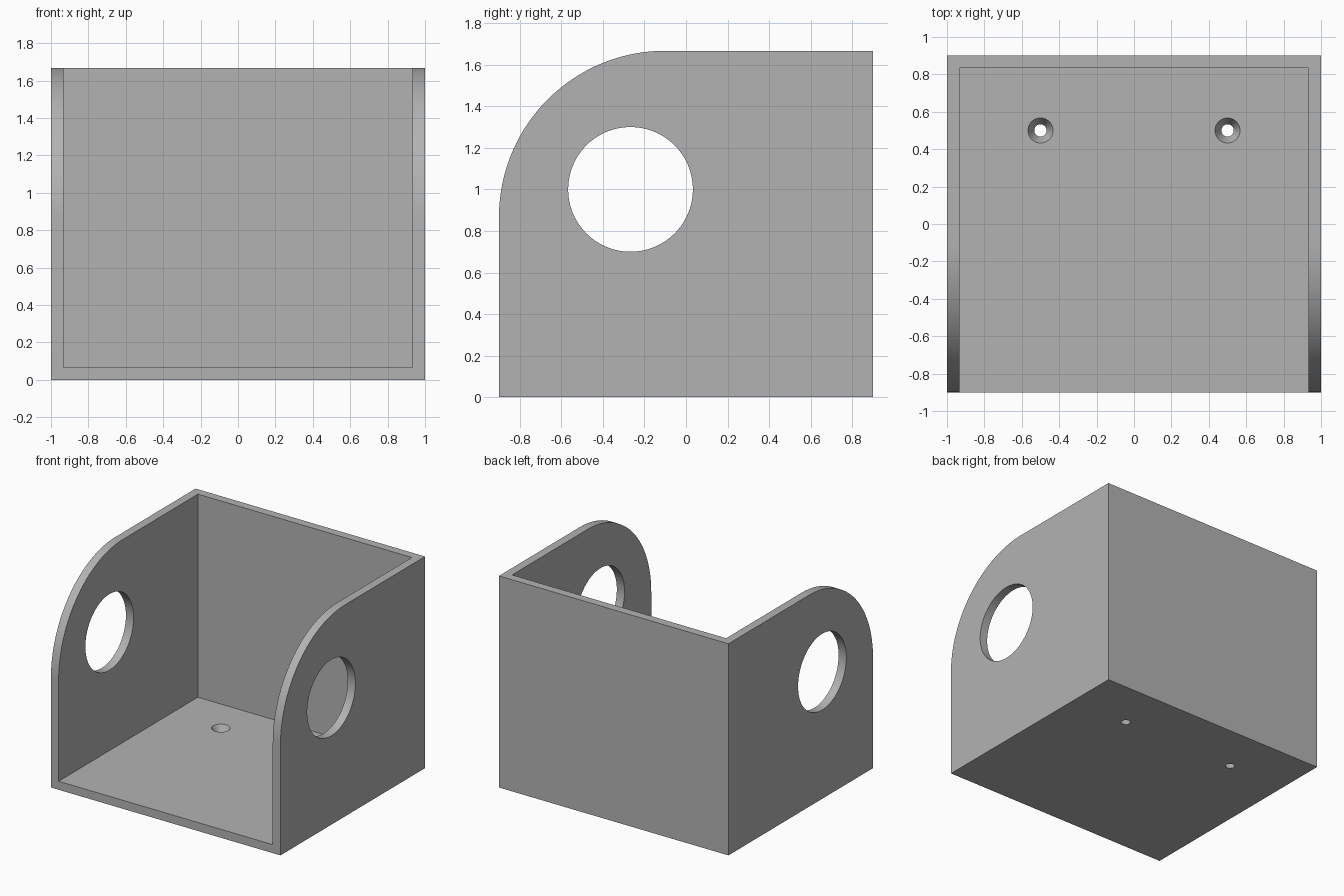
import bpy, bmesh, math

WALL, HALF_X, HALF_Y, HEIGHT, ARC = 0.067, 1.0, 0.9, 1.667, 0.8

cube = bpy.data.objects.get("Cube")
if cube:
    bpy.data.objects.remove(cube, do_unlink=True)

grey = bpy.data.materials.new("plain grey")
grey.use_nodes = True
colour = (0.45, 0.45, 0.45, 1)
grey.diffuse_color = colour
grey.node_tree.nodes["Principled BSDF"].inputs["Base Color"].default_value = colour


def finish(name, bm):
    bmesh.ops.recalc_face_normals(bm, faces=bm.faces)
    mesh = bpy.data.meshes.new(name)
    bm.to_mesh(mesh)
    bm.free()
    mesh.materials.append(grey)
    obj = bpy.data.objects.new(name, mesh)
    bpy.context.collection.objects.link(obj)
    return obj


def prism(name, profile, half_width):
    """Extrude a (y, z) outline symmetrically along x."""
    bm = bmesh.new()
    face = bm.faces.new([bm.verts.new((-half_width, y, z)) for y, z in profile])
    moved = bmesh.ops.extrude_face_region(bm, geom=[face])["geom"]
    verts = [v for v in moved if isinstance(v, bmesh.types.BMVert)]
    bmesh.ops.translate(bm, verts=verts, vec=(2 * half_width, 0, 0))
    return finish(name, bm)


def cone(name, x, y, z0, z1, r0, r1):
    bm = bmesh.new()
    bmesh.ops.create_cone(bm, cap_ends=True, segments=48, radius1=r0, radius2=r1, depth=z1 - z0)
    bmesh.ops.translate(bm, verts=bm.verts, vec=(x, y, (z0 + z1) / 2))
    return finish(name, bm)


# Outer block with a rounded upper front edge
steps = 48
angles = [math.pi / 2 * (1 + i / steps) for i in range(steps + 1)]
outline = [(-HALF_Y, 0), (HALF_Y, 0), (HALF_Y, HEIGHT)]
outline += [(ARC - HALF_Y + ARC * math.cos(a), HEIGHT - ARC + ARC * math.sin(a)) for a in angles]
bracket = prism("bracket", outline, HALF_X)

# Interior open at the front and top
back = HALF_Y - WALL
cutters = [prism("interior_cutter", [(-2, WALL), (back, WALL), (back, 2), (-2, 2)], HALF_X - WALL)]

# Round opening through both side walls
circle = [math.tau * i / 96 for i in range(96)]
cutters.append(prism("side_hole_cutter",
                     [(-0.267 + 0.3 * math.cos(a), 1 + 0.3 * math.sin(a)) for a in circle], 1.2))

# Countersunk screw holes in the floor, extended past both floor faces
r_low, r_high = 0.033, 0.067
flare = (r_high - r_low) / WALL * 0.02
for x in (-0.5, 0.5):
    cutters.append(cone("screw_hole_cutter", x, 0.5, -0.02, WALL + 0.02, r_low - flare, r_high + flare))

# Cut the openings and discard the cutters
bpy.ops.object.select_all(action="DESELECT")
bpy.context.view_layer.objects.active = bracket
bracket.select_set(True)
for cutter in cutters:
    cutter.hide_render = True
    cut = bracket.modifiers.new("cut", "BOOLEAN")
    cut.operation, cut.solver, cut.object = "DIFFERENCE", "EXACT", cutter
    bpy.ops.object.modifier_apply(modifier=cut.name)
    bpy.data.objects.remove(cutter, do_unlink=True)

bpy.ops.object.shade_smooth_by_angle(angle=math.radians(25))
